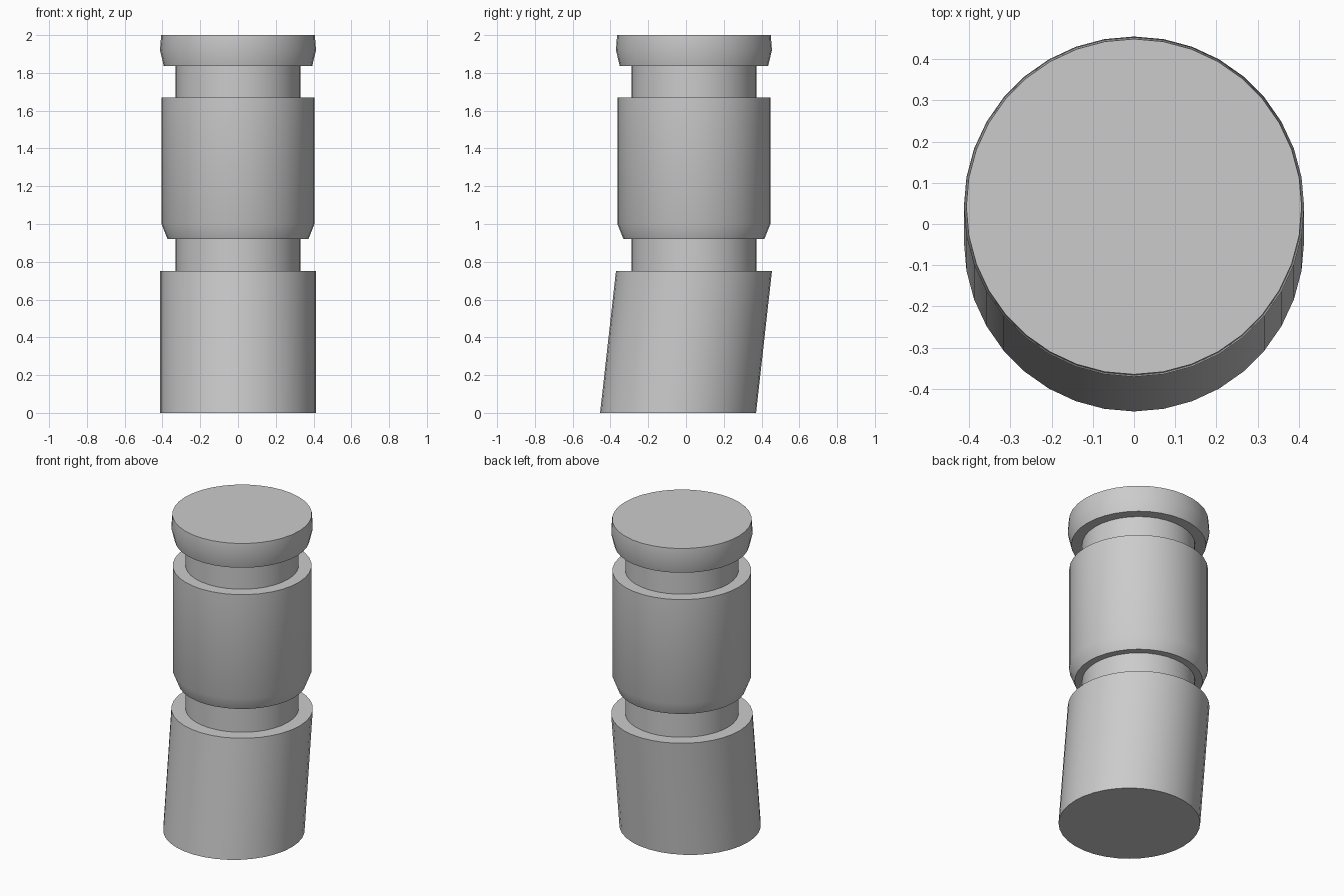
import bpy, bmesh, math

SIDES = 36
LEAN = 0.042  # sideways offset of the upper axis

cube = bpy.data.objects.get("Cube")
if cube:
    bpy.data.objects.remove(cube, do_unlink=True)

grey = bpy.data.materials.new("plain grey")
grey.use_nodes = True
colour = (0.6, 0.6, 0.6, 1)
grey.diffuse_color = colour
grey.node_tree.nodes["Principled BSDF"].inputs["Base Color"].default_value = colour


def stack(name, rings):
    """Closed round body through rings of (radius, height, y centre)."""
    bm = bmesh.new()
    loops = []
    for radius, z, y in rings:
        angles = [math.tau * i / SIDES for i in range(SIDES)]
        loops.append([bm.verts.new((radius * math.cos(a), y + radius * math.sin(a), z))
                      for a in angles])
    for low, high in zip(loops, loops[1:]):
        for i in range(SIDES):
            j = (i + 1) % SIDES
            bm.faces.new((low[i], low[j], high[j], high[i]))
    bm.faces.new(loops[0][::-1])
    bm.faces.new(loops[-1])
    mesh = bpy.data.meshes.new(name)
    bm.to_mesh(mesh)
    bm.free()
    mesh.materials.append(grey)
    obj = bpy.data.objects.new(name, mesh)
    bpy.context.collection.objects.link(obj)
    bpy.ops.object.select_all(action="DESELECT")
    obj.select_set(True)
    bpy.context.view_layer.objects.active = obj
    bpy.ops.object.shade_smooth_by_angle(angle=math.radians(30))


# Slanted foot
stack("slanted_base", [(0.413, 0, -LEAN), (0.413, 0.75, LEAN)])
# Narrow grooves between the wide sections
stack("lower_neck", [(0.33, 0.75, LEAN), (0.33, 0.92, LEAN)])
stack("upper_neck", [(0.33, 1.67, LEAN), (0.33, 1.837, LEAN)])
# Main barrel with a tapered lower rim
stack("barrel", [(0.373, 0.92, LEAN), (0.405, 1.0, LEAN), (0.405, 1.67, LEAN)])
# Rounded cap
stack("cap", [(0.393, 1.837, LEAN), (0.413, 1.92, LEAN), (0.407, 2.0, LEAN)])
